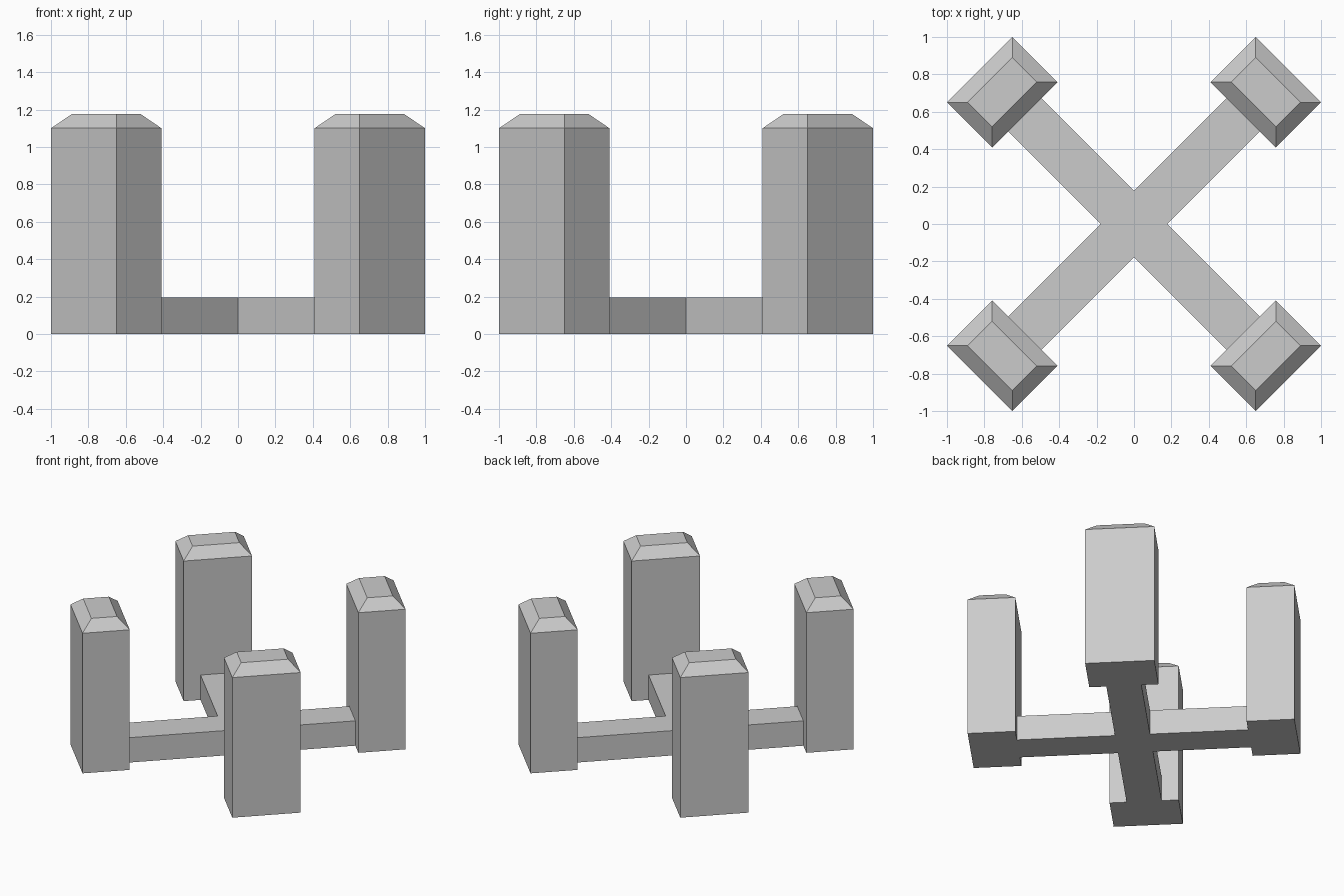
import bpy, bmesh, math
from mathutils import Matrix

if "Cube" in bpy.data.objects:
    bpy.data.objects.remove(bpy.data.objects["Cube"])

POST_IN, POST_OUT = 0.826, 1.167   # distances from the centre along a diagonal
POST_HALF = 0.247
SHOULDER, TOP, INSET = 1.10, 1.175, 0.078
BEAM_HALF, BEAM_TOP = 0.125, 0.195

stone = bpy.data.materials.new("grey_stone")
stone.use_nodes = True
GREY = (0.6, 0.6, 0.6, 1)
stone.diffuse_color = GREY
stone.node_tree.nodes["Principled BSDF"].inputs["Base Color"].default_value = GREY


def finish(name, bm, angle):
    """Turn the mesh about z and add it to the scene as a flat-shaded object."""
    bmesh.ops.rotate(bm, verts=bm.verts, matrix=Matrix.Rotation(angle, 3, "Z"))
    bmesh.ops.recalc_face_normals(bm, faces=bm.faces)
    mesh = bpy.data.meshes.new(name)
    bm.to_mesh(mesh)
    bm.free()
    mesh.materials.append(stone)
    obj = bpy.data.objects.new(name, mesh)
    bpy.context.collection.objects.link(obj)


def extrude_up(bm, face, height):
    """Extrude a face upwards and return the new top face."""
    geom = bmesh.ops.extrude_face_region(bm, geom=[face])["geom"]
    verts = [g for g in geom if isinstance(g, bmesh.types.BMVert)]
    bmesh.ops.translate(bm, verts=verts, vec=(0, 0, height))
    return next(g for g in geom if isinstance(g, bmesh.types.BMFace))


def outline(bm, points):
    return bm.faces.new([bm.verts.new((x, y, 0)) for x, y in points])


# Diagonal cross base: one arm's three corners repeated at each quarter turn
bm = bmesh.new()
points = []
for k in range(4):
    c, s = round(math.cos(k * math.pi / 2)), round(math.sin(k * math.pi / 2))
    for x, y in ((POST_IN, -BEAM_HALF), (POST_IN, BEAM_HALF), (BEAM_HALF, BEAM_HALF)):
        points.append((c * x - s * y, s * x + c * y))
extrude_up(bm, outline(bm, points), BEAM_TOP)
finish("cross_base", bm, math.pi / 4)

# Corner posts with chamfered caps
for k, name in enumerate(("back_left", "back_right", "front_right", "front_left")):
    bm = bmesh.new()
    base = outline(bm, [(POST_IN, -POST_HALF), (POST_OUT, -POST_HALF),
                        (POST_OUT, POST_HALF), (POST_IN, POST_HALF)])
    shoulder = extrude_up(bm, base, SHOULDER)
    cap = extrude_up(bm, shoulder, TOP - SHOULDER)
    mid = (POST_IN + POST_OUT) / 2
    for v in cap.verts:
        v.co.x -= math.copysign(INSET, v.co.x - mid)
        v.co.y -= math.copysign(INSET, v.co.y)
    finish(name + "_post", bm, math.pi / 4 + k * math.pi / 2)
